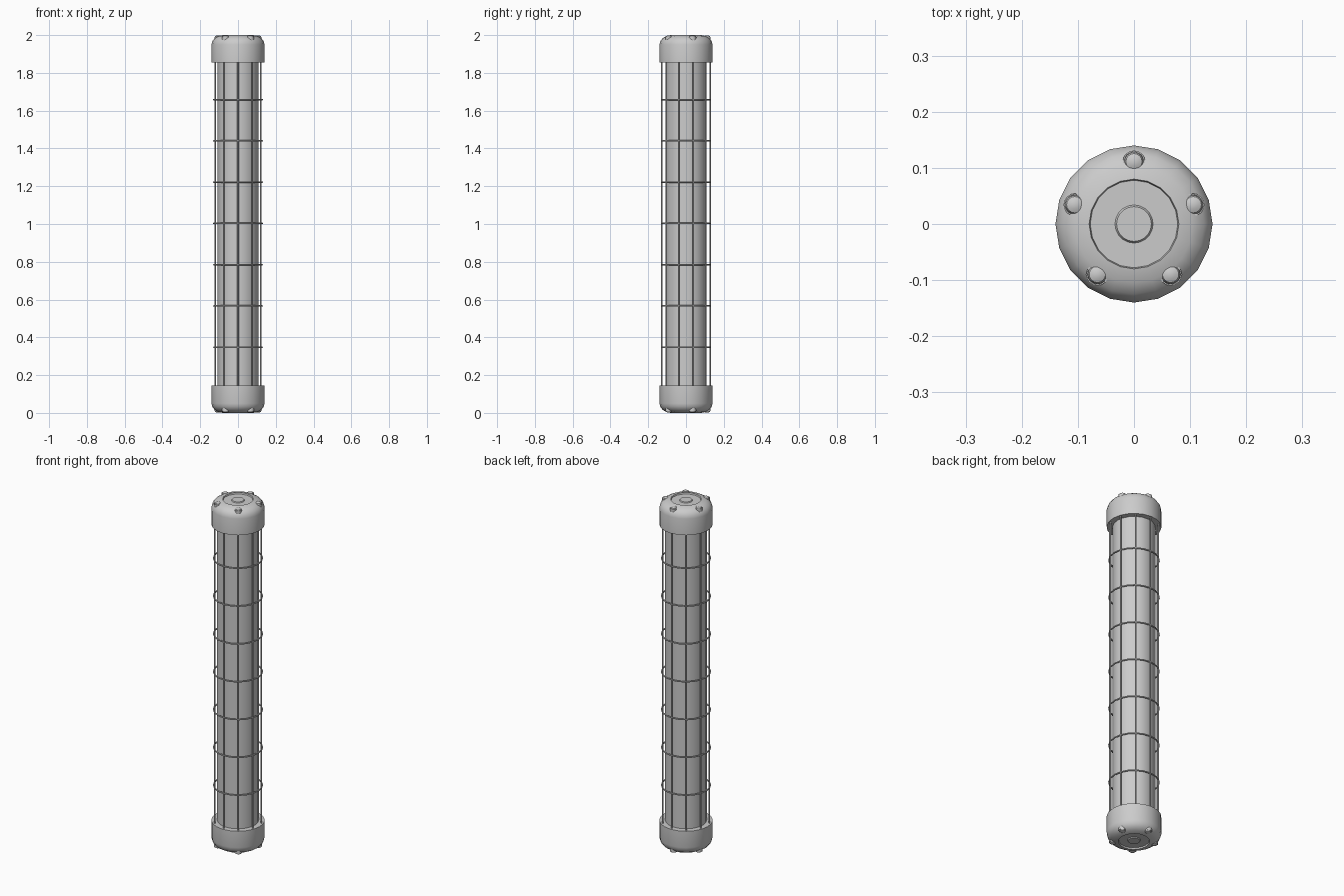
import bpy, bmesh
from math import sin, cos, pi, radians

if "Cube" in bpy.data.objects:
    bpy.data.objects.remove(bpy.data.objects["Cube"])

CAGE_R, WIRE_R = 0.128, 0.004


def new_object(name, bm, smooth=True):
    bmesh.ops.recalc_face_normals(bm, faces=bm.faces)
    mesh = bpy.data.meshes.new(name)
    bm.to_mesh(mesh)
    bm.free()
    ob = bpy.data.objects.new(name, mesh)
    bpy.context.collection.objects.link(ob)
    if smooth:
        bpy.ops.object.select_all(action='DESELECT')
        ob.select_set(True)
        bpy.context.view_layer.objects.active = ob
        bpy.ops.object.shade_smooth_by_angle(angle=radians(35))
    return ob


def lathe(bm, profile, sides, closed=False, centre=(0, 0), start=pi / 2):
    """Spin (radius, z) points about a vertical axis; radius 0 makes a pole."""
    rings = []
    for r, z in profile:
        if r == 0:
            rings.append([bm.verts.new((*centre, z))] * sides)
        else:
            rings.append([bm.verts.new((centre[0] + r * cos(start + 2 * pi * i / sides),
                                        centre[1] + r * sin(start + 2 * pi * i / sides), z))
                          for i in range(sides)])
    pairs = list(zip(rings, rings[1:])) + ([(rings[-1], rings[0])] if closed else [])
    for a, b in pairs:
        for i in range(sides):
            j = (i + 1) % sides
            bm.faces.new(list(dict.fromkeys((a[i], a[j], b[j], b[i]))))


# Inner tube
bm = bmesh.new()
lathe(bm, [(0.109, 0.10), (0.109, 1.90)], 20)
new_object("tube", bm)

# Rounded end caps with a recessed face and a raised centre boss
cap = [(0.0, 0.145), (0.14, 0.145), (0.14, 0.05), (0.136, 0.033), (0.125, 0.017),
       (0.105, 0.005), (0.080, 0.0), (0.078, 0.008), (0.034, 0.008),
       (0.031, 0.003), (0.0, 0.003)]
# Domed studs, each inside a thin collar
stud = [(0.017, 0.035), (0.017, 0.010), (0.0145, 0.005), (0.008, 0.002), (0.0, 0.001)]
collar = [(0.020, 0.035), (0.020, 0.009), (0.0175, 0.009), (0.0175, 0.035)]
for end, flip in (("bottom", False), ("top", True)):
    def place(profile):
        return [(r, 2 - z if flip else z) for r, z in profile]
    bm = bmesh.new()
    lathe(bm, place(cap), 20)
    new_object(end + "_cap", bm)
    bm = bmesh.new()
    for k in range(5):
        a = pi / 2 + k * 2 * pi / 5
        c = (0.111 * cos(a), 0.111 * sin(a))
        lathe(bm, place(stud), 16, centre=c)
        lathe(bm, place(collar), 16, centre=c)
    new_object(end + "_studs", bm)

# Vertical cage wires
bm = bmesh.new()
for k in range(10):
    a = pi / 2 + k * pi / 5
    lathe(bm, [(WIRE_R, 0.12), (WIRE_R, 1.88)], 8,
          centre=(CAGE_R * cos(a), CAGE_R * sin(a)))
new_object("cage_wires", bm)

# Horizontal cage hoops
bm = bmesh.new()
for k in range(7):
    z = 1.003 + (k - 3) * 0.2185
    lathe(bm, [(CAGE_R + WIRE_R * cos(i * pi / 4), z + WIRE_R * sin(i * pi / 4))
               for i in range(8)], 20, closed=True)
new_object("cage_hoops", bm)
